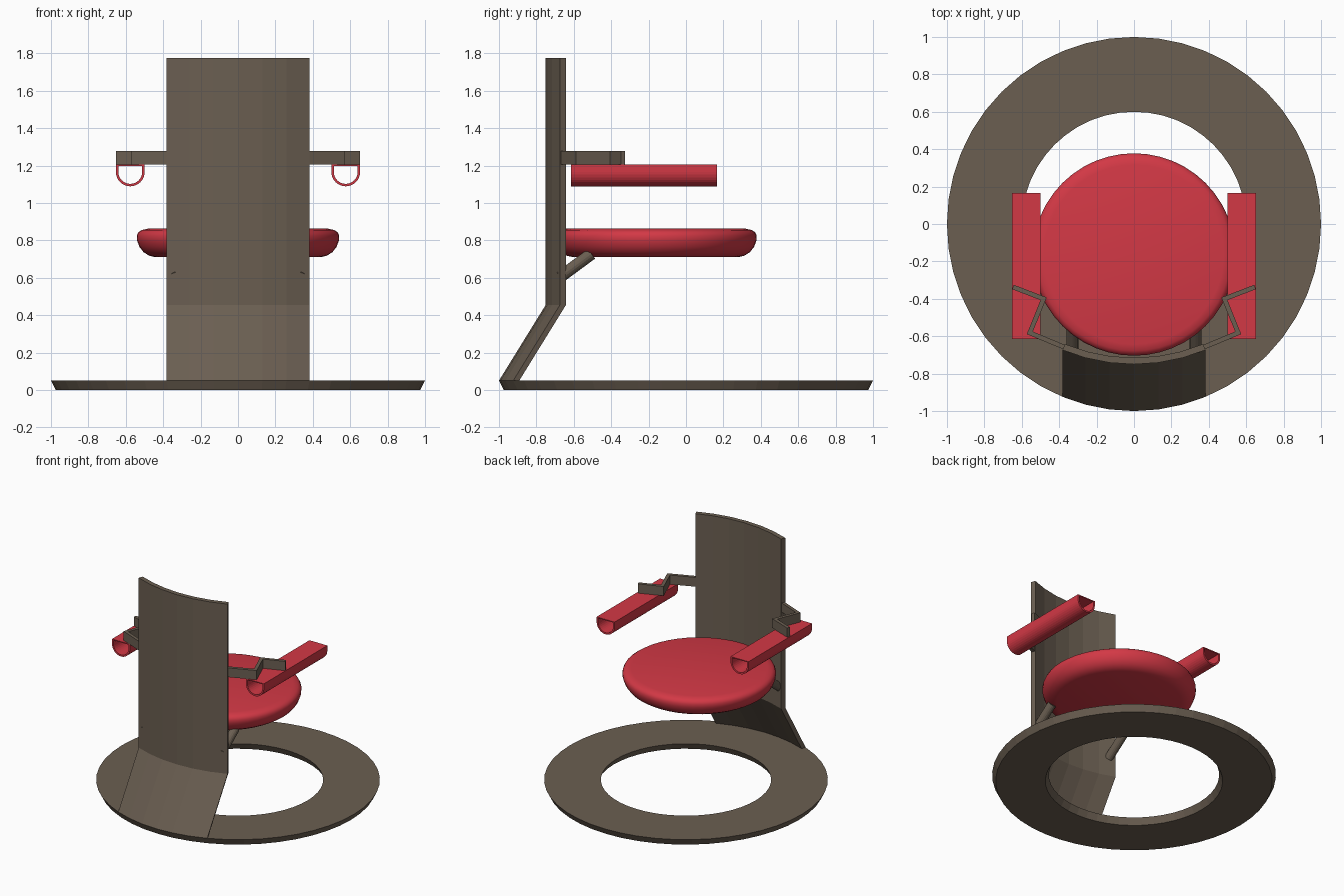
import bpy, bmesh
from math import sin, cos, pi, radians
from mathutils import Vector

if "Cube" in bpy.data.objects:
    bpy.data.objects.remove(bpy.data.objects["Cube"], do_unlink=True)


def material(name, rgb):
    m = bpy.data.materials.new(name)
    m.use_nodes = True
    m.diffuse_color = (*rgb, 1)
    m.node_tree.nodes["Principled BSDF"].inputs["Base Color"].default_value = (*rgb, 1)
    return m


BROWN = material("dark brown metal", (0.145, 0.113, 0.083))
RED = material("red cushion", (0.65, 0.04, 0.06))
STEPS = 48


def loft(name, loops, mat, wrap=False, close=True):
    """Skin a list of equal loops; wrap joins last to first, otherwise ends are capped."""
    bm = bmesh.new()
    rows = [[bm.verts.new(p) for p in loop] for loop in loops]
    n = len(rows[0])
    pairs = list(zip(rows, rows[1:])) + ([(rows[-1], rows[0])] if wrap else [])
    for a, b in pairs:
        for i in range(n):
            j = (i + 1) % n
            bm.faces.new((a[i], a[j], b[j], b[i]))
    if close and not wrap:
        bm.faces.new(rows[0])
        bm.faces.new(rows[-1])
    bmesh.ops.recalc_face_normals(bm, faces=bm.faces)
    mesh = bpy.data.meshes.new(name)
    bm.to_mesh(mesh)
    bm.free()
    mesh.materials.append(mat)
    obj = bpy.data.objects.new(name, mesh)
    bpy.context.collection.objects.link(obj)
    return obj


def circle(r, y, z):
    return [(r * sin(2 * pi * k / STEPS), y - r * cos(2 * pi * k / STEPS), z)
            for k in range(STEPS)]


# Floor ring, narrower underneath
loft("base_ring", [circle(r, 0, z) for r, z in
                   ((1, 0.05), (0.975, 0), (0.625, 0), (0.6, 0.05))], BROWN, wrap=True)

# Curved back panel following the ring, leaning in and then upright
outer, inner = 1.0, 0.965
section = [(outer, 0, 0.05), (outer, 0.25, 0.455), (outer, 0.25, 1.775),
           (inner, 0.25, 1.775), (inner, 0.25, 0.455), (inner, 0, 0.05)]
loft("back_panel", [[(r * sin(k * 2 * pi / STEPS), shift - r * cos(k * 2 * pi / STEPS), z)
                     for r, shift, z in section] for k in range(-3, 4)], BROWN)

# Round padded seat
seat_profile = [(0.44, 0.71), (0.475, 0.718), (0.505, 0.737), (0.527, 0.765),
                (0.54, 0.8), (0.541, 0.825), (0.533, 0.843), (0.515, 0.855), (0.48, 0.863)]
seat = loft("seat", [circle(r, -0.163, z) for r, z in seat_profile], RED)
bpy.context.view_layer.objects.active = seat
seat.select_set(True)
bpy.ops.object.shade_smooth_by_angle(angle=radians(35))
seat.select_set(False)


def trough(r, top):
    """Closed half-round outline in x, z around the armrest axis."""
    arc = [(r * cos(pi + pi * k / 16), 1.166 + r * sin(pi + pi * k / 16)) for k in range(17)]
    return [(-r, top)] + arc + [(r, top)]


def armrest(name, side):
    def ring(r, top, y):
        return [(side * (0.576 + x), y, z) for x, z in trough(r, top)]
    back, front = -0.615, 0.165
    loft(name, [ring(0.077, 1.205, back), ring(0.077, 1.205, front),
                ring(0.064, 1.198, front), ring(0.064, 1.198, back)], RED, wrap=True)


def bracket(name, side):
    """Zigzag flat bar with mitred corners."""
    path = [Vector(p) for p in ((0.35, -0.668), (0.557, -0.582), (0.483, -0.4), (0.647, -0.337))]
    half, loops = 0.0125, []
    for i, p in enumerate(path):
        dirs = []
        if i > 0:
            dirs.append((p - path[i - 1]).normalized())
        if i < len(path) - 1:
            dirs.append((path[i + 1] - p).normalized())
        normals = [Vector((-d.y, d.x)) for d in dirs]
        mitre = sum(normals, Vector((0, 0))).normalized()
        off = mitre * (half / mitre.dot(normals[0]))
        a, b = p + off, p - off
        loops.append([(side * q.x, q.y, z) for q, z in
                      ((a, 1.205), (b, 1.205), (b, 1.277), (a, 1.277))])
    loft(name, loops, BROWN)


def strut(name, side):
    """Round brace from the panel up into the seat."""
    start, end = Vector((side * 0.33, -0.672, 0.605)), Vector((side * 0.33, -0.505, 0.728))
    d = (end - start).normalized()
    u, r = Vector((1, 0, 0)), 0.032
    v = d.cross(u)
    loft(name, [[c + u * r * cos(k * pi / 8) + v * r * sin(k * pi / 8) for k in range(16)]
                for c in (start, end)], BROWN)


for label, side in (("left", 1), ("right", -1)):
    armrest(label + "_armrest", side)
    bracket(label + "_armrest_bracket", side)
    strut(label + "_seat_strut", side)
